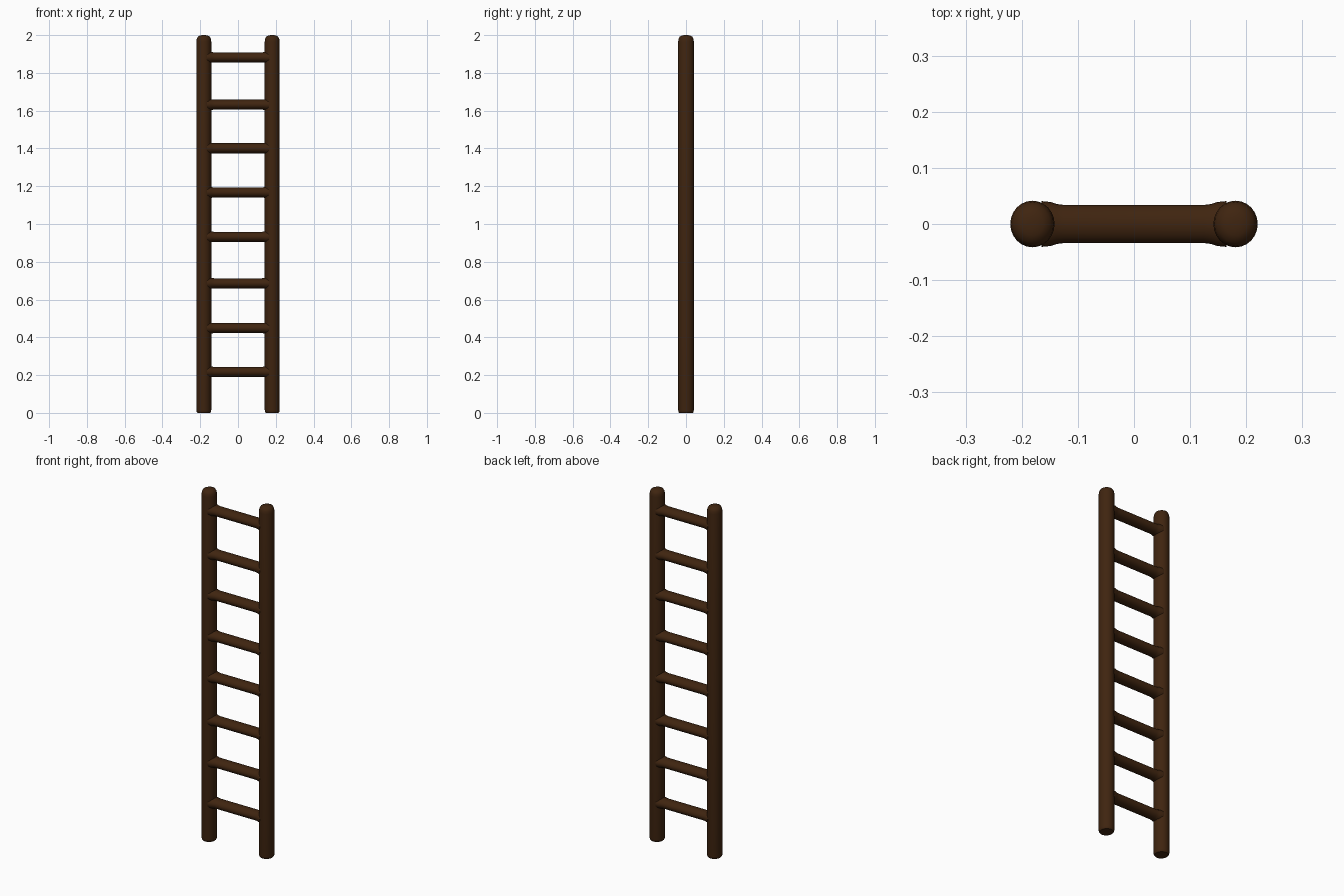
import bpy, bmesh, math
from mathutils import Matrix

if "Cube" in bpy.data.objects:
    bpy.data.objects.remove(bpy.data.objects["Cube"])

wood = bpy.data.materials.new("dark brown wood")
wood.diffuse_color = (0.05, 0.018, 0.005, 1)
wood.use_nodes = True
wood.node_tree.nodes["Principled BSDF"].inputs["Base Color"].default_value = wood.diffuse_color


def lathe(name, profile, sx, sy, matrix, sides=24):
    """Closed turned shape along local z; profile = (radius factor, z)."""
    bm = bmesh.new()
    rings = []
    for r, z in profile:
        rings.append([bm.verts.new((r * sx * math.cos(2 * math.pi * i / sides),
                                    r * sy * math.sin(2 * math.pi * i / sides), z))
                      for i in range(sides)])
    for a, b in zip(rings, rings[1:]):
        for i in range(sides):
            j = (i + 1) % sides
            bm.faces.new((a[i], a[j], b[j], b[i]))
    bm.faces.new(list(reversed(rings[0])))
    bm.faces.new(rings[-1])
    bm.transform(matrix)
    bmesh.ops.recalc_face_normals(bm, faces=bm.faces)
    me = bpy.data.meshes.new(name)
    bm.to_mesh(me)
    bm.free()
    me.materials.append(wood)
    ob = bpy.data.objects.new(name, me)
    bpy.context.collection.objects.link(ob)
    bpy.ops.object.select_all(action='DESELECT')
    ob.select_set(True)
    bpy.context.view_layer.objects.active = ob
    bpy.ops.object.shade_smooth_by_angle(angle=math.radians(40))
    return ob


# Upright rails: softened foot, domed top
rail = [(0.86, 0), (0.96, 0.005), (1, 0.015), (1, 1.965),
        (0.95, 1.98), (0.8, 1.992), (0.5, 1.998), (0.2, 2.0)]
for side, x in (("left", -0.181), ("right", 0.181)):
    lathe(side + "_rail", rail, 0.0395, 0.0415, Matrix.Translation((x, 0, 0)))

# Oval rungs, flaring slightly where they meet the rails
rung = [(1.2, -0.165), (1.15, -0.148), (1.05, -0.138), (1, -0.125),
        (1, 0.125), (1.05, 0.138), (1.15, 0.148), (1.2, 0.165)]
turn = Matrix.Rotation(math.pi / 2, 4, 'Y')
for n, z in enumerate((0.217, 0.449, 0.686, 0.932, 1.167, 1.401, 1.632, 1.882)):
    lathe(f"rung_{n + 1}", rung, 0.0265, 0.034, Matrix.Translation((0, 0, z)) @ turn)
